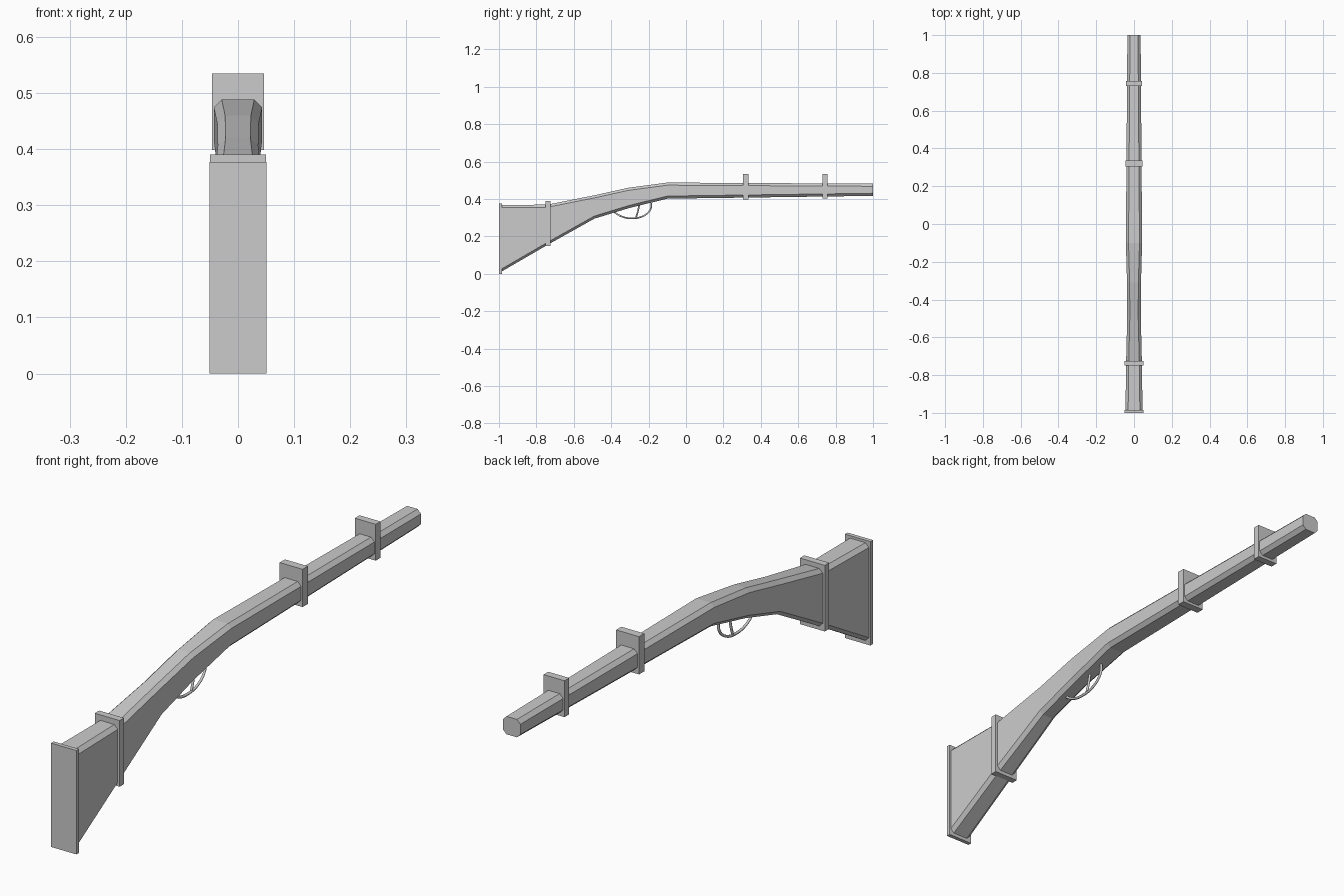
import bpy
import bmesh

cube = bpy.data.objects.get("Cube")
if cube:
    bpy.data.objects.remove(cube, do_unlink=True)

GREY = (0.6, 0.6, 0.6, 1)
mat = bpy.data.materials.new("plain grey")
mat.use_nodes = True
mat.diffuse_color = GREY
mat.node_tree.nodes["Principled BSDF"].inputs["Base Color"].default_value = GREY


def add_object(name, data):
    obj = bpy.data.objects.new(name, data)
    bpy.context.collection.objects.link(obj)
    data.materials.append(mat)
    return obj


def add_mesh(name, bm):
    bmesh.ops.recalc_face_normals(bm, faces=bm.faces)
    mesh = bpy.data.meshes.new(name)
    bm.to_mesh(mesh)
    bm.free()
    return add_object(name, mesh)


def box(name, half_width, y0, y1, z0, z1):
    bm = bmesh.new()
    bmesh.ops.create_cube(bm, size=1)
    for v in bm.verts:
        v.co.x *= 2 * half_width
        v.co.y = (y0 + y1) / 2 + v.co.y * (y1 - y0)
        v.co.z = (z0 + z1) / 2 + v.co.z * (z1 - z0)
    return add_mesh(name, bm)


def section(y, low, high, w):
    """Rectangle with chamfered corners."""
    cx, cz = 0.014, 0.014
    half = [(w - cx, low), (w, low + cz), (w, high - cz), (w - cx, high)]
    ring = half + [(-x, z) for x, z in reversed(half)]
    return [(x, y, z) for x, z in ring]


def loft(name, stations):
    bm = bmesh.new()
    rings = [[bm.verts.new(p) for p in section(*s)] for s in stations]
    for a, b in zip(rings, rings[1:]):
        for i in range(len(a)):
            j = (i + 1) % len(a)
            bm.faces.new((a[i], a[j], b[j], b[i]))
    bm.faces.new(rings[0])
    bm.faces.new(rings[-1])
    return add_mesh(name, bm)


def rod(name, points, radius):
    curve = bpy.data.curves.new(name, "CURVE")
    curve.dimensions = "3D"
    curve.bevel_depth = radius
    curve.bevel_resolution = 1
    curve.resolution_u = 5
    curve.use_fill_caps = True
    spline = curve.splines.new("BEZIER")
    spline.bezier_points.add(len(points) - 1)
    for bp, (y, z) in zip(spline.bezier_points, points):
        bp.co = (0, y, z)
        bp.handle_left_type = bp.handle_right_type = "AUTO"
    return add_object(name, curve)


# Stock and barrel in one tapered body: y, bottom, top, half width
loft("stock_and_barrel", [
    (-0.99, 0.01, 0.368, 0.045),
    (-0.74, 0.155, 0.37, 0.042),
    (-0.49, 0.295, 0.42, 0.036),
    (-0.31, 0.35, 0.46, 0.037),
    (-0.10, 0.402, 0.488, 0.043),
    (1.0, 0.417, 0.482, 0.035),
])

# Butt plate and bands
box("butt_plate", 0.051, -1.0, -0.985, 0.0, 0.377)
box("stock_band", 0.05, -0.75, -0.725, 0.15, 0.39)
box("rear_barrel_band", 0.046, 0.305, 0.335, 0.398, 0.535)
box("front_barrel_band", 0.042, 0.73, 0.757, 0.403, 0.535)

# Trigger guard and trigger
rod("trigger_guard", [(-0.39, 0.335), (-0.345, 0.307), (-0.29, 0.297),
                      (-0.225, 0.311), (-0.19, 0.345), (-0.185, 0.38)], 0.005)
rod("trigger", [(-0.25, 0.37), (-0.257, 0.335), (-0.267, 0.302)], 0.005)
